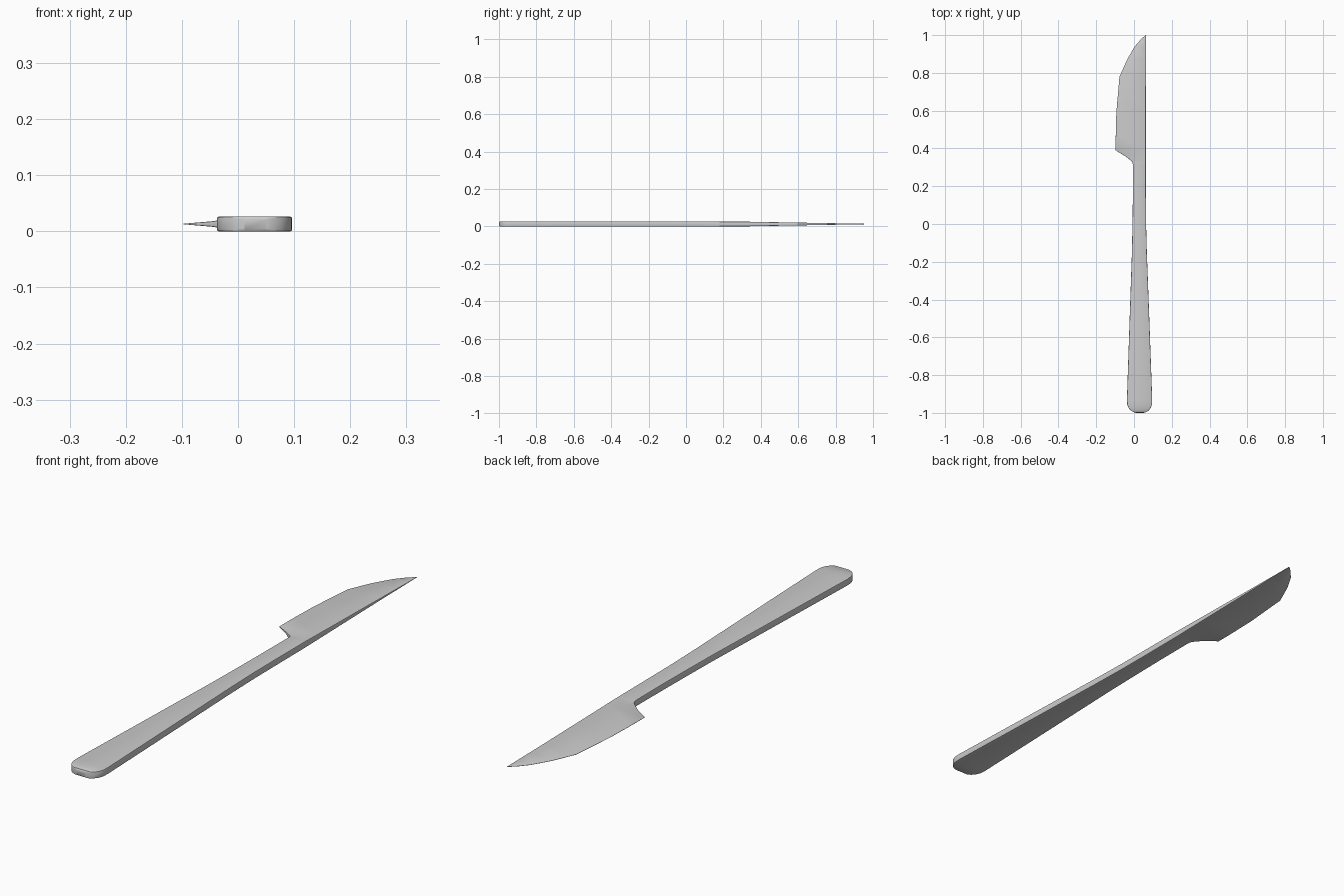
import bpy, bmesh, math

if "Cube" in bpy.data.objects:
    bpy.data.objects.remove(bpy.data.objects["Cube"])

MID = 0.013  # height of the centre plane


def ring(bm, y, xl, xr, hl, hr, r):
    """Rounded cross-section: left/right x, left/right half thickness, corner radius."""
    rl, rr = min(r, hl * 0.6), min(r, hr * 0.6)
    pts = []
    for sx, sz, start in ((1, -1, -90), (1, 1, 0), (-1, 1, 90), (-1, -1, 180)):
        x, h, c = (xr, hr, rr) if sx > 0 else (xl, hl, rl)
        for k in range(3):
            a = math.radians(start + 45 * k)
            pts.append((x - sx * c + c * math.cos(a), y, MID + sz * (h - c) + c * math.sin(a)))
    return [bm.verts.new(p) for p in pts]


def loft(name, sections, cap_start, cap_end):
    bm = bmesh.new()
    rings = [ring(bm, *s) for s in sections]
    for a, b in zip(rings, rings[1:]):
        for i in range(len(a)):
            j = (i + 1) % len(a)
            bm.faces.new((a[i], a[j], b[j], b[i]))
    if cap_start:
        bm.faces.new(rings[0])
    if cap_end:
        bm.faces.new(rings[-1])
    bmesh.ops.recalc_face_normals(bm, faces=bm.faces)
    # make the open-ended shell point outward (the top must face up)
    top = max(bm.faces, key=lambda f: f.calc_center_median().z)
    if top.normal.z < 0:
        bmesh.ops.reverse_faces(bm, faces=bm.faces)
    me = bpy.data.meshes.new(name)
    bm.to_mesh(me)
    bm.free()
    ob = bpy.data.objects.new(name, me)
    bpy.context.collection.objects.link(ob)
    bpy.context.view_layer.objects.active = ob
    ob.select_set(True)
    bpy.ops.object.shade_smooth_by_angle(angle=math.radians(30))
    ob.select_set(False)


H = 0.013
R = 0.003
joint = (0.315, -0.006, 0.063, 0.0125, 0.0125, R)

# handle: rounded butt, tapering to a slim neck
handle = [(-1.0, 0.010, 0.050, 0.010, 0.010, R)]
handle += [(y, xl, xr, H, H, R) for y, xl, xr in (
    (-0.996, -0.003, 0.063), (-0.988, -0.017, 0.077), (-0.975, -0.028, 0.088),
    (-0.955, -0.036, 0.095), (-0.93, -0.0375, 0.0965), (-0.5, -0.023, 0.081),
    (-0.15, -0.011, 0.068), (0.0, -0.008, 0.064), (0.15, -0.006, 0.063))]
loft("handle", handle + [joint], True, False)

# blade: curved cutting edge, straight spine thinning to the tip
edge = ((0.33, -0.010, 0.011), (0.345, -0.028, 0.008), (0.36, -0.048, 0.005),
        (0.39, -0.0975, 0.0005), (0.48, -0.0965, 0.0005), (0.59, -0.0935, 0.0005),
        (0.78, -0.077, 0.0005), (0.87, -0.037, 0.0005), (0.94, 0.004, 0.0005),
        (0.975, 0.034, 0.0005), (1.0, 0.061, 0.0004))
blade = [joint] + [(y, x, 0.063, h, 0.0125 - 0.012 * (y - 0.315) / 0.685, R) for y, x, h in edge]
loft("blade", blade, False, True)
